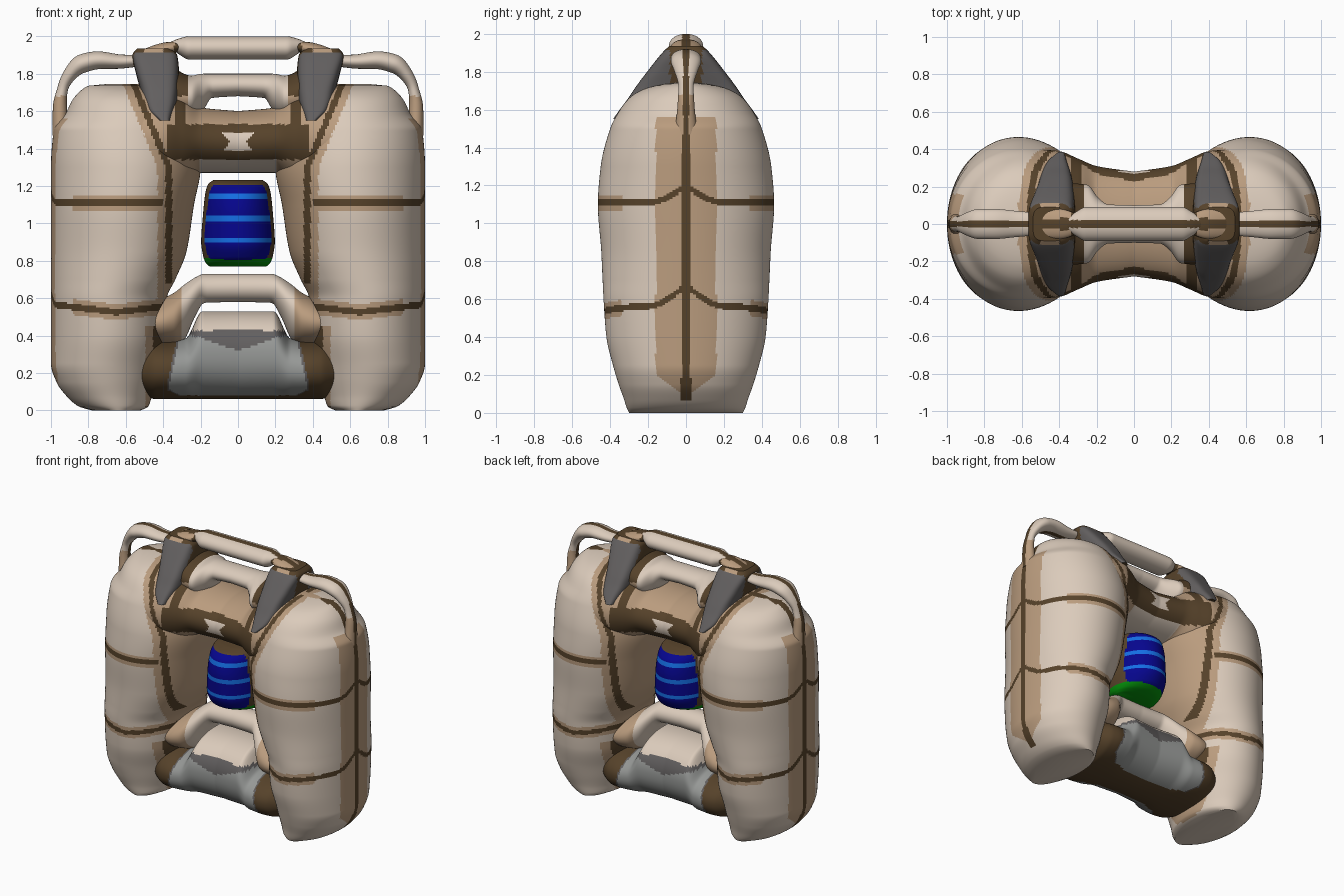
import bpy, bmesh, math
from mathutils import Vector

cube = bpy.data.objects.get("Cube")
if cube:
    bpy.data.objects.remove(cube, do_unlink=True)

# Colours, written as sRGB and converted to linear
PALETTE = {"beige": "DBCBBB", "tan": "BA9C7E", "brown": "56422A", "dark_grey": "625F5F",
           "grey": "969896", "navy": "06068E", "sky_blue": "146EE4", "green": "04920A"}
NAMES = list(PALETTE)


def linear(pair):
    c = int(pair, 16) / 255
    return c / 12.92 if c < 0.04 else ((c + 0.055) / 1.055) ** 2.4


MATERIALS = []
for name, code in PALETTE.items():
    mat = bpy.data.materials.new(name)
    mat.use_nodes = True
    rgba = [linear(code[i:i + 2]) for i in (0, 2, 4)] + [1]
    mat.diffuse_color = rgba
    shader = next(n for n in mat.node_tree.nodes if n.type == "BSDF_PRINCIPLED")
    shader.inputs["Base Color"].default_value = rgba
    shader.inputs["Roughness"].default_value = 0.7
    MATERIALS.append(mat)


def curve_value(table, t, col):
    """Smooth interpolation of one column without overshoot."""
    n = len(table)
    slope = [(b[col] - a[col]) / (b[0] - a[0]) for a, b in zip(table, table[1:])]
    tangent = [slope[0]]
    for a, b in zip(slope, slope[1:]):
        tangent.append(2 * a * b / (a + b) if a * b > 0 else 0)
    tangent.append(slope[-1])
    i = 0
    while i < n - 2 and t > table[i + 1][0]:
        i += 1
    h = table[i + 1][0] - table[i][0]
    s = min(max((t - table[i][0]) / h, 0), 1)
    a, b = table[i][col], table[i + 1][col]
    return (a * (1 + 2 * s) * (1 - s) ** 2 + b * s * s * (3 - 2 * s)
            + h * s * (1 - s) * (tangent[i] * (1 - s) - tangent[i + 1] * s))


def loft(name, stations, rule, segments=96, power=2):
    """Skin rounded rings; a station is centre, first half axis, second half axis."""
    bm = bmesh.new()
    rings = []
    for centre, u, v in stations:
        ring = []
        for k in range(segments):
            a = math.tau * (k + 0.5) / segments
            c, s = math.cos(a), math.sin(a)
            c = math.copysign(abs(c) ** (2 / power), c)
            s = math.copysign(abs(s) ** (2 / power), s)
            ring.append(bm.verts.new(centre + u * c + v * s))
        rings.append(ring)
    for low, high in zip(rings, rings[1:]):
        for k in range(segments):
            j = (k + 1) % segments
            bm.faces.new((low[k], low[j], high[j], high[k]))
    bm.faces.new(rings[0])
    bm.faces.new(rings[-1])
    bmesh.ops.recalc_face_normals(bm, faces=bm.faces)
    for f in bm.faces:
        p = f.calc_center_median()
        f.material_index = NAMES.index(rule(abs(p.x), abs(p.y), p.z))
    mesh = bpy.data.meshes.new(name)
    bm.to_mesh(mesh)
    bm.free()
    for mat in MATERIALS:
        mesh.materials.append(mat)
    obj = bpy.data.objects.new(name, mesh)
    bpy.context.collection.objects.link(obj)
    bpy.ops.object.select_all(action="DESELECT")
    obj.select_set(True)
    bpy.context.view_layer.objects.active = obj
    bpy.ops.object.shade_smooth_by_angle(angle=math.radians(40))


def upright(table, count, side=1):
    """Stations up z; columns are height, inner x, outer x, half depth."""
    for i in range(count + 1):
        z = table[0][0] + (table[-1][0] - table[0][0]) * i / count
        a, b, d = (curve_value(table, z, c) for c in (1, 2, 3))
        yield Vector((side * (a + b) / 2, 0, z)), Vector(((b - a) / 2, 0, 0)), Vector((0, d, 0))


def crosswise(table, count):
    """Stations along x; columns are distance from middle, bottom, top, half depth."""
    for i in range(count + 1):
        x = table[-1][0] * (2 * i / count - 1)
        lo, hi, d = (curve_value(table, abs(x), c) for c in (1, 2, 3))
        yield Vector((x, 0, (lo + hi) / 2)), Vector((0, 0, (hi - lo) / 2)), Vector((0, d, 0))


def tube(table, count, side):
    """Stations on a path; columns are step, x, z, radius, half depth."""
    def at(t):
        return Vector((side * curve_value(table, t, 1), 0, curve_value(table, t, 2)))
    for i in range(count + 1):
        t = table[-1][0] * i / count
        d = (at(t + 0.02) - at(t - 0.02)).normalized()
        normal = Vector((-d.z, 0, d.x))
        yield at(t), normal * curve_value(table, t, 3), Vector((0, curve_value(table, t, 4), 0))


# Side tanks with seams, side panel and inner trim
def tank_rule(x, y, z):
    rise = max(0, 1 - y / 0.2) ** 2
    seams = (1.11 + 0.1 * rise, 0.525 + 0.12 * abs(x - 0.65) + 0.12 * rise)
    gap = min(abs(z - h) for h in seams)
    if x > 0.6 and y < 0.025 and z > 0.06:
        return "brown"
    if x > 0.4 and gap < 0.017:
        return "brown"
    if x > 0.6 and y < 0.16 * min(1, (z - 0.08) / 0.12) and z < 1.56:
        return "tan"
    if 0.4 < x < 0.88 and gap < 0.042 and y > 0.16:
        return "tan"
    if z < 0.45:
        return "brown" if x < 0.455 and z > 0.04 else "tan" if x < 0.495 else "beige"
    edge = 0.41 + 0.42 * max(0, z - 1.3)
    if x < edge + 0.02:
        return "brown" if z > 0.68 and abs(x - edge + 0.04) < 0.018 else "tan"
    return "beige"


TANK = [(0, .52, .78, .3), (.02, .48, .85, .31), (.08, .46, .92, .33), (.15, .44, .97, .355),
        (.25, .42, 1, .385), (.4, .39, 1, .42), (.6, .38, 1, .435), (.7, .335, 1, .44),
        (.85, .275, 1, .447), (1.1, .235, 1, .465), (1.3, .2, 1, .45), (1.5, .22, .985, .4),
        (1.58, .25, .925, .36), (1.66, .3, .885, .3), (1.71, .35, .84, .22),
        (1.735, .42, .8, .12), (1.745, .5, .7, .03)]

# Shoulder straps
def strap_rule(x, y, z):
    if y < 0.085 or z > 1.915:
        return "tan" if abs(x - 0.45) < 0.05 and y > 0.03 else "brown"
    return "brown" if x < 0.322 else "dark_grey"


STRAP = [(1.55, .355, .43, .385), (1.6, .335, .49, .35), (1.66, .32, .515, .305),
         (1.72, .315, .525, .265), (1.8, .315, .545, .205), (1.9, .325, .565, .125),
         (1.935, .36, .54, .09)]

# Shoulder handles and the short links to the top bar
def handle_rule(x, y, z):
    if y < 0.015:
        return "brown"
    return "tan" if z < 1.68 or x < 0.56 else "beige"


HANDLE = [(0, .52, 1.87, .03, .06), (1, .63, 1.865, .038, .07), (2, .74, 1.872, .047, .08),
          (3, .83, 1.855, .05, .08), (4, .895, 1.8, .038, .06), (5, .937, 1.72, .029, .04),
          (6, .952, 1.62, .038, .045), (7, .95, 1.47, .042, .06)]
LINK = [(0, .53, 1.89, .03, .08), (1, .4, 1.93, .035, .08), (2, .29, 1.95, .025, .05)]

for side, word in ((1, "left"), (-1, "right")):
    loft(word + "_tank", upright(TANK, 190, side), tank_rule, 184)
    loft(word + "_strap", upright(STRAP, 36, side), strap_rule, 80, 4)
    loft(word + "_handle", tube(HANDLE, 56, side), handle_rule, 40)
    loft(word + "_link", tube(LINK, 20, side),
         lambda x, y, z: "tan" if x > 0.34 and y > 0.03 else "brown", 32)


# Upper bridge between the tanks
def bridge_rule(x, y, z):
    off = abs(z - 1.435)
    if x > 0.38:
        return tank_rule(x, y, z)
    if z < 1.34:
        return "beige" if x < 0.21 else "tan"
    if z < 1.53 or 0.28 < x < 0.34:
        return "beige" if off < 0.05 and x < 0.04 + off and y > 0.1 else "brown"
    return "tan"


loft("upper_bridge", crosswise([(0, 1.27, 1.6, .28), (.2, 1.27, 1.62, .31), (.3, 1.2, 1.7, .35),
                                (.4, 1.16, 1.73, .39), (.52, 1.15, 1.72, .4)], 96), bridge_rule)


# Lower panel with its grey face
def panel_rule(x, y, z):
    if x > 0.45:
        return "brown"
    if z > 0.43 - 0.02 * x:
        return "beige"
    limit = 0.38 - 0.22 * max(0, z - 0.14) - 2 * max(0, 0.11 - z)
    if z < 0.08 or x > limit:
        return "brown"
    return "dark_grey" if z > 0.32 + 0.33 * x or x > limit - 0.012 else "grey"


loft("lower_panel", crosswise([(0, .06, .53, .28), (.19, .06, .53, .3), (.28, .06, .385, .31),
                               (.38, .06, .37, .32), (.44, .06, .37, .31), (.52, .09, .34, .26)],
                              110), panel_rule, 112, 2.2)

# Lower crossbar, carry handle and top bar
loft("lower_crossbar", crosswise([(0, .58, .73, .09), (.18, .575, .73, .1), (.23, .5, .71, .14),
                                  (.29, .375, .67, .2), (.34, .35, .63, .24), (.4, .35, .6, .25),
                                  (.48, .38, .56, .24)], 70),
     lambda x, y, z: "tan" if x > 0.3 else "beige", 64)
loft("carry_handle", crosswise([(0, 1.68, 1.8, .1), (.14, 1.67, 1.8, .105), (.19, 1.6, 1.8, .14),
                                (.25, 1.56, 1.79, .21), (.36, 1.55, 1.84, .22)], 70),
     lambda x, y, z: "beige" if x < 0.27 else "tan" if z < 1.68 else "brown", 64)
loft("top_bar", crosswise([(0, 1.875, 2, .09), (.26, 1.875, 2, .09), (.31, 1.9, 1.99, .065),
                           (.36, 1.94, 1.97, .03)], 60),
     lambda x, y, z: "brown" if y < 0.02 and z > 1.9 else "beige", 64)


# Banded core in the central opening
def core_rule(x, y, z):
    if z < 0.805 + 0.3 * x * x:
        return "green"
    if y < 0.11 or z > 1.205:
        return "brown"
    return "sky_blue" if min(abs(z - h) for h in (0.91, 1.025, 1.145)) < 0.014 else "navy"


loft("core", upright([(.768, -.15, .15, .08), (.785, -.17, .17, .16), (.82, -.185, .185, .215),
                      (.9, -.197, .197, .25), (1.05, -.187, .187, .25), (1.16, -.175, .175, .23),
                      (1.21, -.16, .16, .18), (1.232, -.13, .13, .1)], 90), core_rule)
